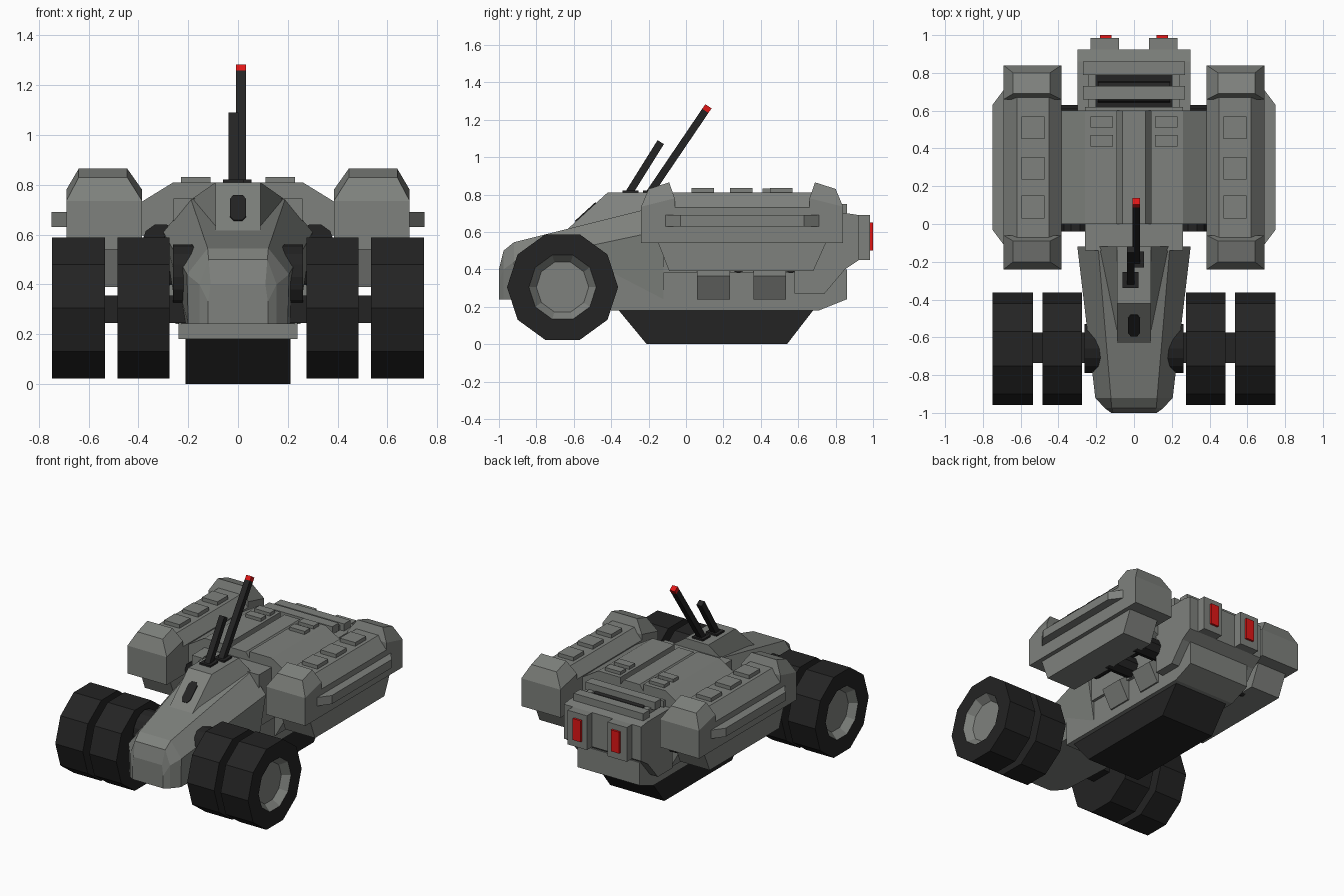
import bpy, bmesh, math
from mathutils import Vector

cube = bpy.data.objects.get("Cube")
if cube:
    bpy.data.objects.remove(cube, do_unlink=True)


def make_mat(name, rgb):
    m = bpy.data.materials.new(name)
    m.use_nodes = True
    m.diffuse_color = (*rgb, 1)
    m.node_tree.nodes["Principled BSDF"].inputs["Base Color"].default_value = (*rgb, 1)
    return m


GREY = make_mat("armour grey", (0.21, 0.22, 0.205))
BLACK = make_mat("rubber black", (0.017, 0.017, 0.017))
RED = make_mat("lamp red", (0.75, 0.008, 0.008))


def loft(name, rings, mat, mirror=False, band_mats=None):
    """Skin equal-length rings of points and cap both ends."""
    bm = bmesh.new()
    rows = [[bm.verts.new(p) for p in ring] for ring in rings]
    n = len(rows[0])
    for k in range(len(rows) - 1):
        for i in range(n):
            j = (i + 1) % n
            f = bm.faces.new((rows[k][i], rows[k][j], rows[k + 1][j], rows[k + 1][i]))
            f.material_index = band_mats[k] if band_mats else 0
    bm.faces.new(rows[0])
    cap = bm.faces.new(rows[-1])
    cap.material_index = band_mats[-1] if band_mats else 0
    bmesh.ops.recalc_face_normals(bm, faces=bm.faces)
    mesh = bpy.data.meshes.new(name)
    bm.to_mesh(mesh)
    bm.free()
    mesh.materials.append(mat)
    if band_mats:
        mesh.materials.append(GREY)
    obj = bpy.data.objects.new(name, mesh)
    bpy.context.collection.objects.link(obj)
    if mirror:
        mod = obj.modifiers.new("Mirror", 'MIRROR')
        mod.use_mirror_merge = False
    return obj


def prism(name, profile, axis, a, b, mat, mirror=False):
    """Extrude a 2D profile along one axis from a to b."""
    put = {'x': lambda p, t: (t, p[0], p[1]),
           'y': lambda p, t: (p[0], t, p[1]),
           'z': lambda p, t: (p[0], p[1], t)}[axis]
    return loft(name, [[put(p, t) for p in profile] for t in (a, b)], mat, mirror)


def rect(x0, x1, y0, y1):
    return [(x0, y0), (x1, y0), (x1, y1), (x0, y1)]


def box(name, x0, x1, y0, y1, z0, z1, mat, mirror=False):
    return prism(name, rect(x0, x1, y0, y1), 'z', z0, z1, mat, mirror)


def circle(cy, cz, r, n):
    return [(cy + r * math.cos(math.tau * i / n), cz + r * math.sin(math.tau * i / n))
            for i in range(n)]


# Nose: low wedge widening towards the back
def nose_ring(y, wb, ws, zs, wt, zt):
    half = [(wb, 0.24), (ws, zs), (wt, zt)]
    return [(-x, y, z) for x, z in half] + [(x, y, z) for x, z in reversed(half)]


loft("nose", [nose_ring(-1.0, 0.12, 0.12, 0.33, 0.11, 0.40),
              nose_ring(-0.975, 0.155, 0.155, 0.40, 0.118, 0.50),
              nose_ring(-0.92, 0.20, 0.205, 0.44, 0.122, 0.545),
              nose_ring(-0.12, 0.24, 0.30, 0.61, 0.19, 0.745)], GREY)

# Cab with sloped front and a narrow window
cab = [(0.09, -0.65, 0.60), (0.19, -0.12, 0.74), (0.09, -0.12, 0.81), (0.09, -0.42, 0.81)]
loft("cab", [[(-x, y, z) for x, y, z in cab], cab], GREY)
up, out = Vector((0, 0.739, 0.674)), Vector((0, -0.674, 0.739))
centre = Vector((0, -0.535, 0.705))
pane = [(-0.033, -0.05), (-0.018, -0.075), (0.018, -0.075), (0.033, -0.05),
        (0.033, 0.05), (0.018, 0.075), (-0.018, 0.075), (-0.033, 0.05)]
loft("cab_window", [[centre + Vector((x, 0, 0)) + up * s + out * d for x, s in pane]
                    for d in (-0.002, 0.006)], BLACK)

# Antennas on small feet
for name, x, y0, y1, z1, tipped in (("long_antenna", 0.012, -0.2, 0.12, 1.272, True),
                                    ("short_antenna", -0.018, -0.31, -0.135, 1.08, False)):
    start, end = Vector((x, y0, 0.80)), Vector((x, y1, z1))
    d = (end - start).normalized()
    across = d.cross(Vector((1, 0, 0)))
    tip = end - d * 0.03

    def square(c):
        return [c + Vector((sx * 0.02, 0, 0)) + across * sy * 0.02
                for sx, sy in ((-1, -1), (1, -1), (1, 1), (-1, 1))]
    loft(name, [square(start), square(tip if tipped else end)], BLACK)
    if tipped:
        loft(name + "_tip", [square(tip), square(end)], RED)
    box(name + "_foot", x - 0.042, x + 0.042, y0 - 0.03, y0 + 0.055, 0.80, 0.822, BLACK)

# Lower hull and dark belly
prism("lower_hull", [(-0.40, 0.18), (0.71, 0.18), (0.86, 0.24), (0.86, 0.40), (-0.40, 0.40)],
      'x', -0.24, 0.24, GREY)
prism("belly", [(-0.36, 0.181), (-0.21, 0), (0.54, 0), (0.68, 0.181)], 'x', -0.21, 0.21, BLACK)
box("middle_hull", -0.26, 0.26, -0.14, 0.62, 0.38, 0.745, GREY)

# Deck: sloping side panels and a raised spine between two channels
prism("deck_panel", [(0.09, 0.70), (0.09, 0.81), (0.26, 0.81), (0.39, 0.73), (0.39, 0.60),
                     (0.26, 0.52)], 'y', 0.0, 0.60, GREY, True)
prism("deck_spine", [(-0.09, 0.76), (-0.06, 0.80), (0.06, 0.80), (0.09, 0.76),
                     (0.09, 0.70), (-0.09, 0.70)], 'y', 0.0, 0.60, GREY)
for y in (0.41, 0.51):
    box("deck_plate", 0.11, 0.23, y, y + 0.06, 0.80, 0.832, GREY, True)

# Rear engine housing with bars, exhaust blocks and lamps
prism("engine_housing", [(0.58, 0.27), (0.74, 0.27), (0.85, 0.40), (0.925, 0.45), (0.925, 0.69),
                         (0.86, 0.70), (0.58, 0.70)], 'x', -0.30, 0.30, GREY)
box("engine_core", -0.20, 0.20, 0.60, 0.82, 0.68, 0.715, BLACK)
prism("engine_pipe", circle(0.70, 0.68, 0.07, 8), 'x', -0.19, 0.19, BLACK)
for y, top in ((0.66, 0.78), (0.79, 0.75)):
    box("engine_bar", -0.27, 0.27, y, y + 0.07, top - 0.055, top, GREY)
box("engine_bar_support", 0.20, 0.24, 0.58, 0.86, 0.68, 0.735, GREY, True)
box("exhaust_block", 0.08, 0.23, 0.86, 0.985, 0.45, 0.69, GREY, True)
box("tail_lamp", 0.118, 0.18, 0.98, 1.0, 0.50, 0.65, RED, True)

# Tilted boxes along the hull sides and dark joints to the pods
for y in (0.06, 0.36):
    prism("side_box", [(0.20, 0.24), (0.25, 0.24), (0.32, 0.365), (0.27, 0.40), (0.20, 0.40)],
          'y', y, y + 0.175, GREY, True)
for y in (0.28, 0.56):
    prism("pod_joint", circle(y, 0.45, 0.07, 8), 'x', 0.20, 0.46, BLACK, True)
prism("front_pipe", circle(0.31, 0.57, 0.075, 10), 'y', -0.04, 0.50, BLACK, True)

# Side pods
prism("pod_body", [(0.385, 0.54), (0.385, 0.74), (0.45, 0.81), (0.62, 0.81), (0.69, 0.73),
                   (0.69, 0.54)], 'y', -0.10, 0.70, GREY, True)
prism("pod_side_rail", [(0.66, -0.11), (0.69, -0.11), (0.75, -0.03), (0.75, 0.63), (0.69, 0.71),
                        (0.66, 0.71)], 'z', 0.63, 0.69, GREY, True)
prism("pod_keel", [(-0.15, 0.545), (-0.09, 0.39), (0.68, 0.39), (0.75, 0.545)],
      'x', 0.43, 0.66, GREY, True)
for y in (0.03, 0.235, 0.45):
    box("pod_block", 0.475, 0.595, y, y + 0.12, 0.80, 0.836, GREY, True)


# End fenders, the rear one a reflection of the front one
def fender(name, flip):
    def place(x, y, z):
        return (x, 0.60 - y if flip else y, z)
    rings = [[place(x, y, z) for x, y in rect(0.385, 0.69, -0.24, -0.06)]
             for z in (0.54, 0.735)]
    rings[1] = [(x, y, z + (0.045 if i > 1 else 0)) for i, (x, y, z) in enumerate(rings[1])]
    rings.append([place(x, y, 0.83 if y < -0.15 else 0.865)
                  for x, y in rect(0.445, 0.64, -0.20, -0.09)])
    loft(name, rings, GREY, True)


fender("front_fender", False)
fender("rear_fender", True)

# Twin front wheels, outer one with a recessed grey hub
WY, WZ = -0.66, 0.305


def wheel_ring(x, r):
    return [(x, y, z) for y, z in circle(WY, WZ, r, 10)]


loft("outer_wheel", [wheel_ring(0.535, 0.297), wheel_ring(0.748, 0.297), wheel_ring(0.748, 0.18),
                     wheel_ring(0.70, 0.14)], BLACK, True, [0, 0, 1, 1])
loft("inner_wheel", [wheel_ring(0.275, 0.297), wheel_ring(0.485, 0.297)], BLACK, True)
box("axle", 0.18, 0.55, -0.735, -0.575, 0.245, 0.355, BLACK, True)
prism("wheel_well", circle(WY, 0.43, 0.13, 16), 'x', 0.17, 0.262, BLACK, True)
